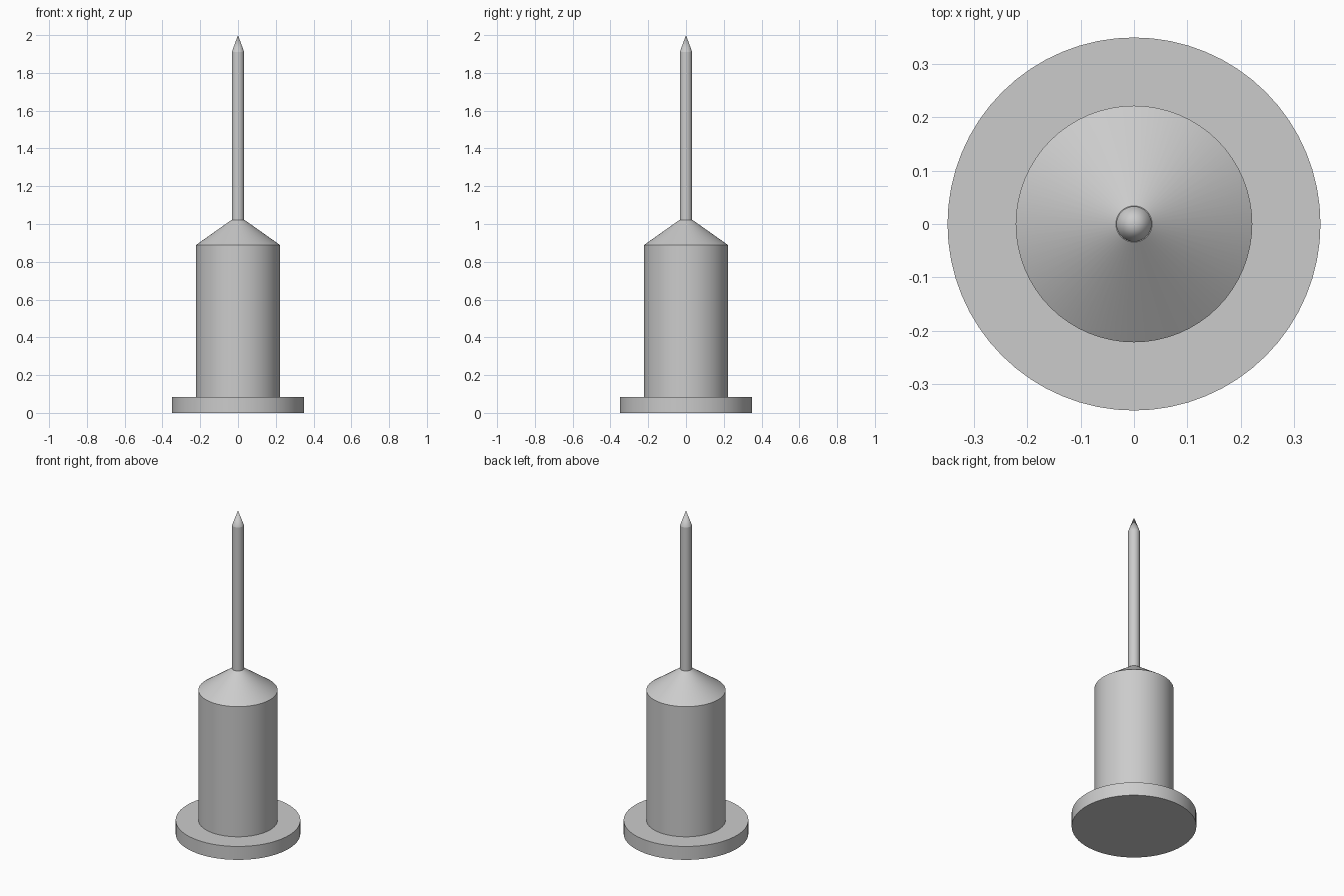
import bpy
import bmesh
from math import cos, sin, tau, radians

cube = bpy.data.objects.get("Cube")
if cube:
    bpy.data.objects.remove(cube, do_unlink=True)

# Single plain grey
grey = bpy.data.materials.new("plain_grey")
grey.use_nodes = True
colour = (0.6, 0.6, 0.6, 1)
grey.diffuse_color = colour
grey.node_tree.nodes["Principled BSDF"].inputs["Base Color"].default_value = colour


def lathe(name, profile, sides=64):
    """Spin (radius, height) points round the z axis; zero radius makes a point."""
    bm = bmesh.new()
    rings = []
    for r, z in profile:
        if r == 0:
            rings.append([bm.verts.new((0, 0, z))] * sides)
        else:
            rings.append([bm.verts.new((r * cos(tau * i / sides), r * sin(tau * i / sides), z))
                          for i in range(sides)])
    for low, high in zip(rings, rings[1:]):
        for i in range(sides):
            j = (i + 1) % sides
            corners = dict.fromkeys((low[i], low[j], high[j], high[i]))
            bm.faces.new(list(corners))
    # Flat caps on open ends
    if profile[0][0]:
        bm.faces.new(rings[0][::-1])
    if profile[-1][0]:
        bm.faces.new(rings[-1])
    mesh = bpy.data.meshes.new(name)
    bm.to_mesh(mesh)
    bm.free()
    mesh.materials.append(grey)
    obj = bpy.data.objects.new(name, mesh)
    bpy.context.collection.objects.link(obj)
    bpy.ops.object.select_all(action="DESELECT")
    obj.select_set(True)
    bpy.context.view_layer.objects.active = obj
    bpy.ops.object.shade_smooth_by_angle(angle=radians(15))
    return obj


# Round foot
lathe("base_flange", [(0.35, 0), (0.35, 0.083)])
# Barrel with its sloping shoulder
lathe("barrel", [(0.222, 0.083), (0.222, 0.889), (0.034, 1.022)])
# Thin shaft with a pointed tip
lathe("needle", [(0.033, 1.022), (0.033, 1.91), (0, 2)])
